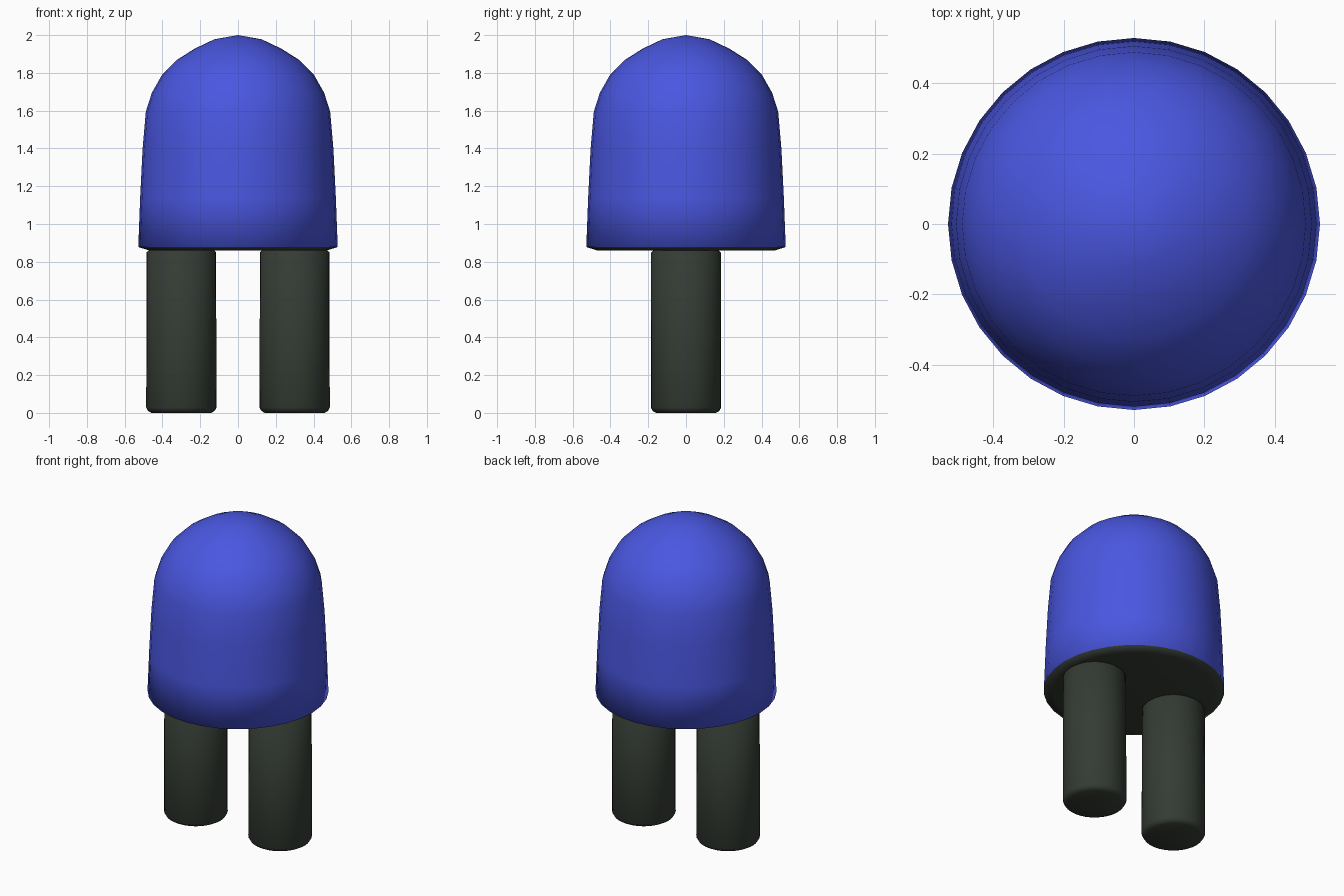
import bpy, bmesh, math

if "Cube" in bpy.data.objects:
    bpy.data.objects.remove(bpy.data.objects["Cube"])

def material(name, rgb):
    m = bpy.data.materials.new(name)
    m.diffuse_color = (*rgb, 1)
    m.use_nodes = True
    m.node_tree.nodes["Principled BSDF"].inputs["Base Color"].default_value = m.diffuse_color
    return m

BLUE = material("blue", (0.068, 0.095, 0.75))
DARK = material("dark green grey", (0.035, 0.045, 0.034))

def lathe(name, profile, mats, center_x=0.0, sides=32, split_z=None):
    """Revolve (radius, z) points, listed bottom to top, into a closed solid."""
    bm = bmesh.new()
    rings = []
    for r, z in profile:
        if r == 0:
            rings.append([bm.verts.new((center_x, 0, z))])
        else:
            rings.append([bm.verts.new((center_x + r * math.cos(2 * math.pi * i / sides),
                                        r * math.sin(2 * math.pi * i / sides), z))
                          for i in range(sides)])
    for a, b in zip(rings, rings[1:]):
        for i in range(sides):
            j = (i + 1) % sides
            if len(a) == 1:
                bm.faces.new((a[0], b[j], b[i]))
            elif len(b) == 1:
                bm.faces.new((a[i], a[j], b[0]))
            else:
                bm.faces.new((a[i], a[j], b[j], b[i]))
    bmesh.ops.recalc_face_normals(bm, faces=bm.faces)
    for f in bm.faces:
        f.smooth = True
        # faces below the split height take the second material
        if split_z is not None and f.calc_center_median().z < split_z:
            f.material_index = 1
    mesh = bpy.data.meshes.new(name)
    bm.to_mesh(mesh)
    bm.free()
    for m in mats:
        mesh.materials.append(m)
    ob = bpy.data.objects.new(name, mesh)
    bpy.context.collection.objects.link(ob)
    return ob

# domed body with dark underside
lathe("body", [(0, 0.86), (0.47, 0.86), (0.528, 0.878), (0.518, 1.14), (0.505, 1.4),
               (0.488, 1.595), (0.456, 1.695), (0.402, 1.79), (0.322, 1.87),
               (0.23, 1.928), (0.125, 1.978), (0, 2.0)],
      [BLUE, DARK], split_z=0.877)

# two legs with bevelled ends
for side, x in (("left", -0.3), ("right", 0.3)):
    lathe(side + "_leg", [(0, 0), (0.158, 0), (0.176, 0.01), (0.186, 0.028),
                          (0.184, 0.85), (0.16, 0.872), (0, 0.872)], [DARK], x)
